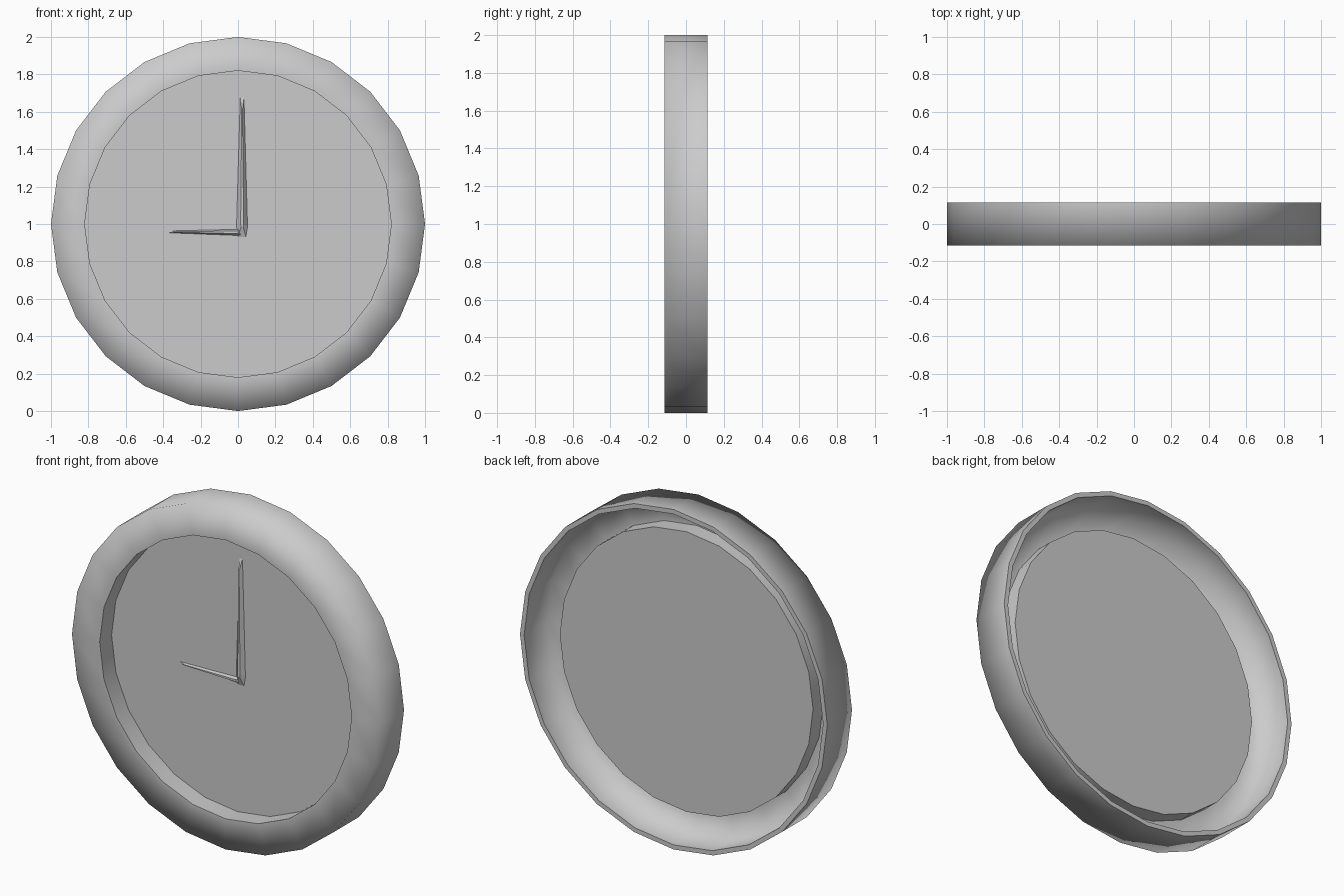
import bpy, bmesh, math

if "Cube" in bpy.data.objects:
    bpy.data.objects.remove(bpy.data.objects["Cube"])

SIDES = 24
CZ = 1.0
FACE_Y = -0.004


def finish(name, bm):
    bmesh.ops.recalc_face_normals(bm, faces=bm.faces[:])
    me = bpy.data.meshes.new(name)
    bm.to_mesh(me)
    bm.free()
    ob = bpy.data.objects.new(name, me)
    bpy.context.collection.objects.link(ob)
    return ob


def ring(bm, r, y):
    return [bm.verts.new((r * math.sin(2 * math.pi * k / SIDES), y,
                          CZ + r * math.cos(2 * math.pi * k / SIDES)))
            for k in range(SIDES)]


# Case: hollow-backed rim, profile as (radius, y); soft outer front corner
profile = [(0.82, FACE_Y), (0.82, -0.115), (1.0, -0.115), (1.0, 0.115),
           (0.973, 0.115), (0.973, -0.10), (0.824, -0.10), (0.824, FACE_Y)]
sharp_rings = {0, 1, 3, 4, 6, 7}
bm = bmesh.new()
rings = [ring(bm, r, y) for r, y in profile]
for i, a in enumerate(rings):
    b = rings[(i + 1) % len(rings)]
    for k in range(SIDES):
        n = (k + 1) % SIDES
        bm.faces.new((a[k], a[n], b[n], b[k])).smooth = True
for i in sharp_rings:
    for k in range(SIDES):
        bm.edges.get((rings[i][k], rings[i][(k + 1) % SIDES])).smooth = False
finish("clock_case", bm)

# Dial: a flat disc set halfway back
bm = bmesh.new()
bm.faces.new(ring(bm, 0.822, FACE_Y))
dial = finish("dial", bm)
if dial.data.polygons[0].normal.y > 0:
    dial.data.flip_normals()


# Hands: tapered bars with a chamfered raised top
def hand(name, base, top, height):
    bm = bmesh.new()
    lo = [bm.verts.new((x, FACE_Y, z)) for x, z in base]
    hi = [bm.verts.new((x, FACE_Y - height, z)) for x, z in top]
    n = len(lo)
    for k in range(n):
        m = (k + 1) % n
        bm.faces.new((lo[k], lo[m], hi[m], hi[k]))
    bm.faces.new(hi)
    bm.faces.new(lo[::-1])
    finish(name, bm)


hand("minute_hand",
     [(0.002, 0.93), (0.042, 0.93), (0.051, 0.985), (0.032, 1.675), (0.012, 1.675), (-0.008, 0.985)],
     [(0.016, 0.985), (0.028, 0.985), (0.030, 1.0), (0.024, 1.61), (0.020, 1.61), (0.014, 1.0)],
     0.02)
hand("hour_hand",
     [(0.02, 0.938), (0.02, 0.972), (-0.37, 0.963), (-0.37, 0.953)],
     [(0.0, 0.949), (0.0, 0.962), (-0.335, 0.960), (-0.335, 0.956)],
     0.015)
